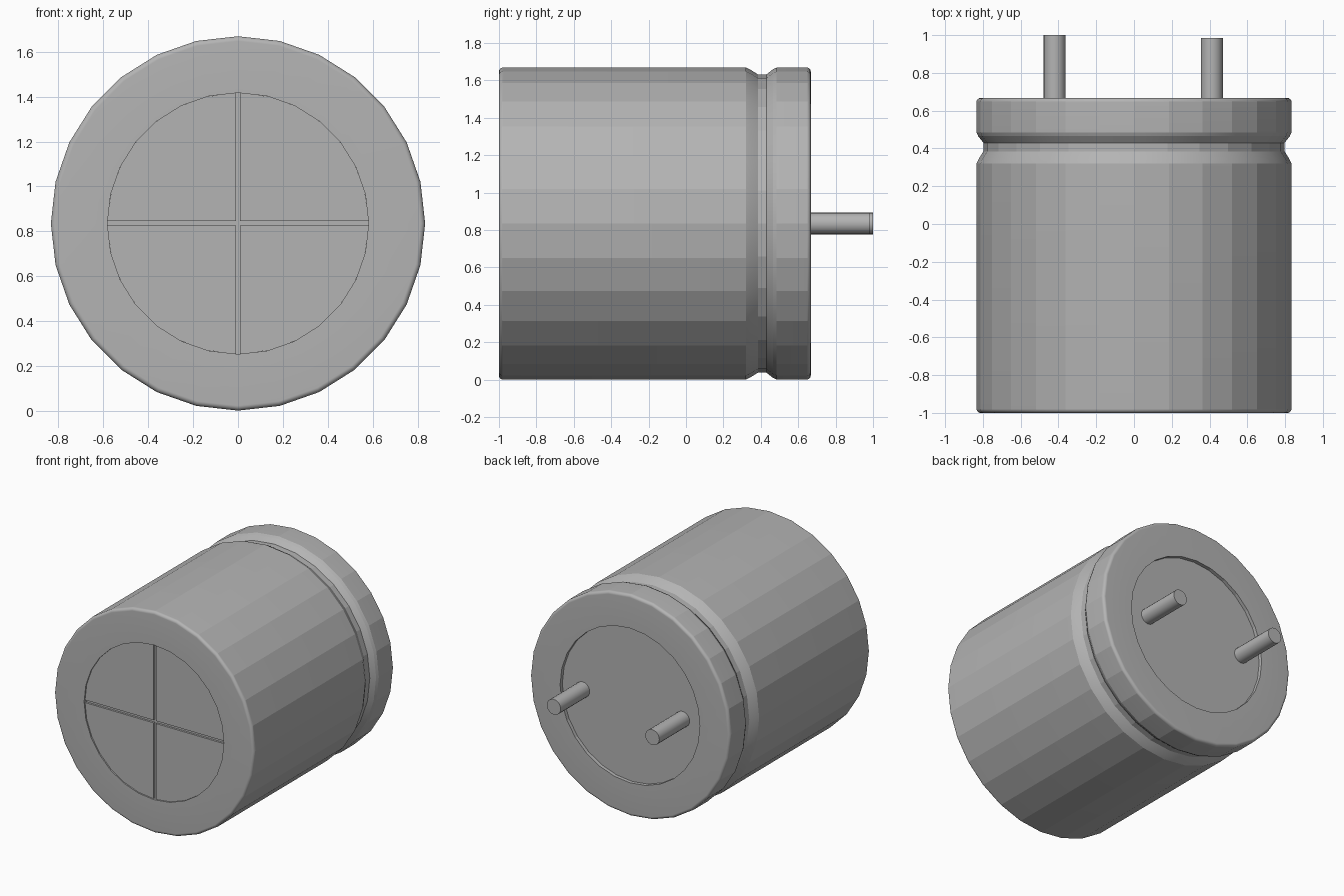
import bpy, bmesh, math

if "Cube" in bpy.data.objects:
    bpy.data.objects.remove(bpy.data.objects["Cube"])

CZ = 0.835      # height of the can's axis
SIDES = 28
R_IN = 0.582    # radius of the end recesses
R_OUT = 0.834   # radius of the can

grey = bpy.data.materials.new("dark_grey")
grey.diffuse_color = (0.456, 0.456, 0.456, 1.0)
grey.use_nodes = True
grey.node_tree.nodes["Principled BSDF"].inputs["Base Color"].default_value = grey.diffuse_color


def finish(name, bm, angle=None):
    bmesh.ops.recalc_face_normals(bm, faces=bm.faces)
    mesh = bpy.data.meshes.new(name)
    bm.to_mesh(mesh)
    bm.free()
    mesh.materials.append(grey)
    ob = bpy.data.objects.new(name, mesh)
    bpy.context.collection.objects.link(ob)
    ob.location.z = CZ
    if angle:
        bpy.context.view_layer.objects.active = ob
        ob.select_set(True)
        bpy.ops.object.shade_smooth_by_angle(angle=math.radians(angle))
        ob.select_set(False)
    return ob


def lathe(name, profile, sides, x=0.0, angle=None):
    """Revolve (radius, y) points about the y axis and cap both ends."""
    bm = bmesh.new()
    rings = []
    for r, y in profile:
        rings.append([bm.verts.new((x + r * math.cos(math.tau * i / sides), y,
                                    r * math.sin(math.tau * i / sides)))
                      for i in range(sides)])
    for a, b in zip(rings, rings[1:]):
        for i in range(sides):
            j = (i + 1) % sides
            bm.faces.new((a[i], a[j], b[j], b[i]))
    bm.faces.new(rings[0])
    bm.faces.new(rings[-1])
    return finish(name, bm, angle)


def rim(y, side, size=0.022, steps=9):
    """Rounded rim from the flat end at y round to the can wall."""
    arc = [i * math.pi / 2 / steps for i in range(steps + 1)]
    return [(R_OUT - size + size * math.sin(a), y - side * size * (1 - math.cos(a)))
            for a in arc]


# Can: recessed front, rounded rims, crimp groove, recessed back
groove = [(R_OUT, 0.32), (0.822, 0.345), (0.797, 0.385),
          (0.797, 0.43), (0.825, 0.465), (R_OUT, 0.485)]
lathe("can_body", [(R_IN, -0.975), (R_IN, -1.0)] + rim(-1.0, -1) + groove
      + rim(0.667, 1)[::-1] + [(R_IN, 0.667), (R_IN, 0.64)], SIDES, angle=12)

# Four vent plates, leaving a cross-shaped score between them
GAP = 0.01
for q in range(4):
    bm = bmesh.new()
    a0 = math.asin(GAP / R_IN)
    n = SIDES // 4
    pts = [(GAP, GAP)]
    for i in range(n + 1):
        a = a0 + (math.pi / 2 - 2 * a0) * i / n
        pts.append((R_IN * math.cos(a), R_IN * math.sin(a)))
    c, s = round(math.cos(q * math.pi / 2)), round(math.sin(q * math.pi / 2))
    face = bm.faces.new([bm.verts.new((c * x - s * z, -0.99, s * x + c * z)) for x, z in pts])
    ext = bmesh.ops.extrude_face_region(bm, geom=[face])
    for v in ext["geom"]:
        if isinstance(v, bmesh.types.BMVert):
            v.co.y = -0.974
    finish(f"vent_plate_{q + 1}", bm)

# Two terminal pins, one slightly shorter
for name, x, end in (("pin_long", -0.42, 1.0), ("pin_short", 0.412, 0.985)):
    lathe(name, [(0.058, 0.62), (0.058, end)], 20, x=x, angle=30)
